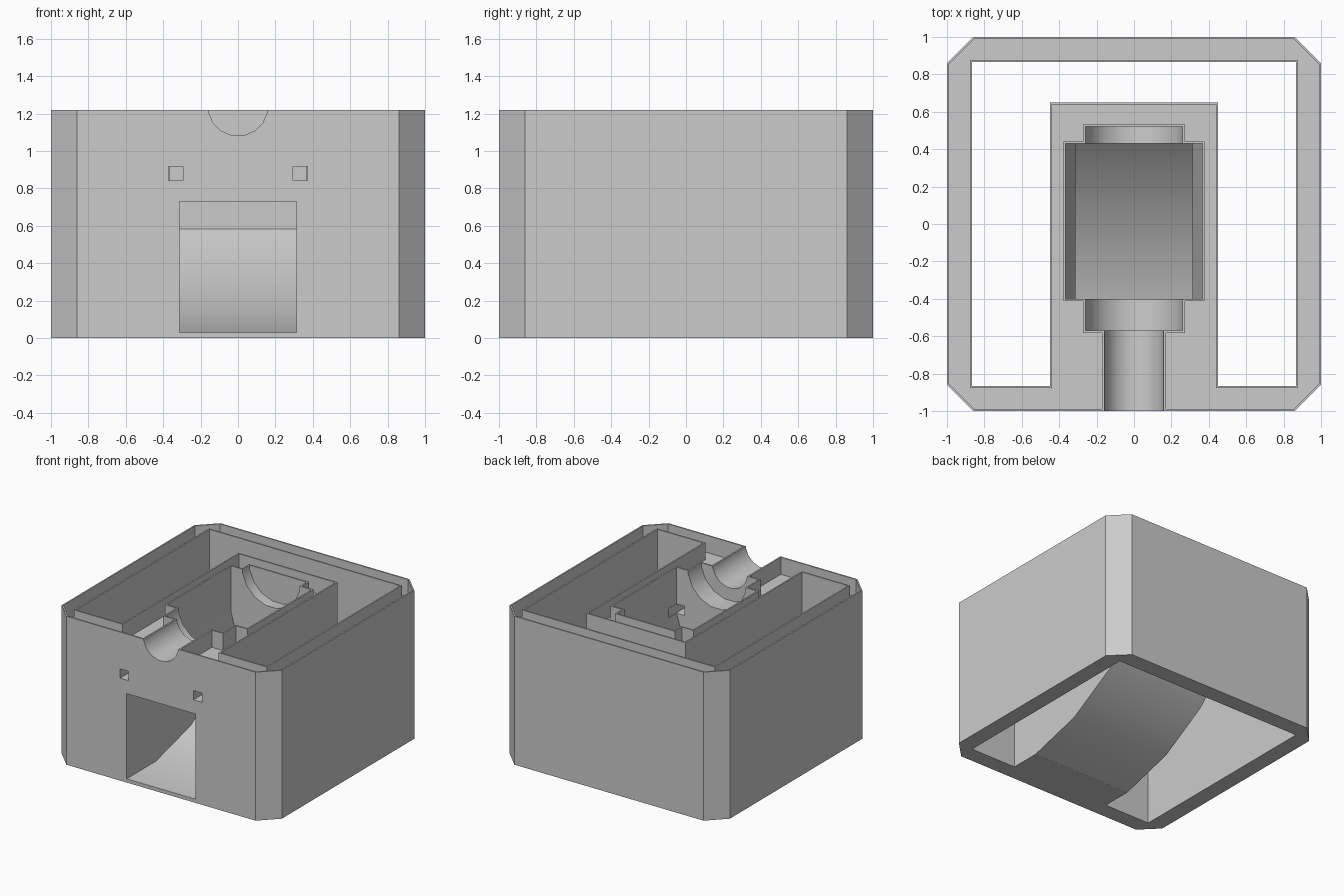
import bpy, bmesh
from math import sin, cos, pi, radians
from mathutils import Vector

if "Cube" in bpy.data.objects:
    bpy.data.objects.remove(bpy.data.objects["Cube"])

TOP, WALL, SKIN = 1.22, 0.865, 0.012
OVER = 1.4                      # height cutters reach above the top


def prism(name, outline, lo, hi, axis):
    """Extrude a 2D outline along an axis; the outline uses the other two axes in order."""
    bm = bmesh.new()
    place = {"x": lambda a, b, t: (t, a, b),
             "y": lambda a, b, t: (a, t, b),
             "z": lambda a, b, t: (a, b, t)}[axis]
    face = bm.faces.new([bm.verts.new(place(a, b, lo)) for a, b in outline])
    moved = bmesh.ops.extrude_face_region(bm, geom=[face])["geom"]
    verts = [g for g in moved if isinstance(g, bmesh.types.BMVert)]
    bmesh.ops.translate(bm, verts=verts, vec=Vector(place(0, 0, hi - lo)))
    bmesh.ops.recalc_face_normals(bm, faces=bm.faces)
    mesh = bpy.data.meshes.new(name)
    bm.to_mesh(mesh)
    bm.free()
    ob = bpy.data.objects.new(name, mesh)
    bpy.context.collection.objects.link(ob)
    return ob


def cut(target, cutter):
    """Subtract a cutter from the target and discard it."""
    mod = target.modifiers.new("cut", "BOOLEAN")
    mod.operation, mod.solver, mod.object = "DIFFERENCE", "EXACT", cutter
    cutter.hide_render = True
    bpy.context.view_layer.objects.active = target
    bpy.ops.object.modifier_apply(modifier=mod.name)
    bpy.data.objects.remove(cutter)


def mirrored(half):
    """Close a half outline by mirroring it across the first axis."""
    return half + [(-a, b) for a, b in reversed(half)]


def chamfered_square(size, corner):
    return mirrored([(corner, -size), (size, -corner), (size, corner), (corner, size)])


def moat(grow):
    """U-shaped shaft between the outer wall and the central block."""
    o, i, back = WALL + grow, 0.45 - grow, 0.65 - grow
    return mirrored([(i, back), (i, -o), (o, -o), (o, o)])


def seat_plan(grow):
    """Stepped plan of the central hollow with its front groove."""
    g = grow
    return mirrored([(0.158 + g, -1.2), (0.158 + g, -0.57 - g), (0.26 + g, -0.57 - g),
                     (0.26 + g, -0.4 - g), (0.365 + g, -0.4 - g), (0.365 + g, 0.43 + g),
                     (0.26 + g, 0.43 + g), (0.26 + g, 0.52 + g)])


def ramp(radius):
    """Faceted quarter curve shared by the chute floor and its underside."""
    return [(-0.85 + radius * sin(radians(d)), 1.785 - radius * cos(radians(d)))
            for d in (7.5, 22.5, 37.5, 52.5, 67.5)]


def round_trough(name, radius, y0, y1):
    """Sixteen-sided trough, open at the top."""
    half = [(radius * sin(a), 1.24 - radius * cos(a))
            for a in (pi / 16 * k for k in (1, 3, 5, 7))]
    return prism(name, mirrored(half + [(half[-1][0], OVER)]), y0, y1, "y")


# Chamfered outer body
body = prism("housing", chamfered_square(1, 0.86), 0, TOP, "z")

# Shaft around the central block
cut(body, prism("moat_cutter", moat(0), -0.2, OVER, "z"))

# Curved underside of the central block
under = ramp(1.8)
cut(body, prism("underside_cutter", [(under[0][0], -0.2)] + under + [(under[-1][0], -0.2)],
                -0.6, 0.6, "x"))

# Recess in the top that leaves thin upright rims
recess = prism("recess_cutter", chamfered_square(1 - SKIN, 0.86 - SKIN * 0.4), 1.08, OVER, "z")
cut(recess, prism("moat_rim", moat(SKIN), 1, 1.5, "z"))
cut(recess, prism("seat_rim", seat_plan(SKIN), 1, 1.5, "z"))
cut(body, recess)

# Central hopper, narrowing towards the chute
cut(body, prism("hopper_cutter", mirrored([(0.305, 0.65), (0.31, 0.66), (0.365, 0.84),
                                           (0.365, OVER)]), -0.4, 0.43, "y"))

# Chute with curved floor and front doorway
floor = ramp(1.77)[:3]
cut(body, prism("chute_cutter", [(-1.2, 0.03)] + floor +
                [(0.43, 0.583), (0.43, 0.73), (-1.2, 0.73)], -0.312, 0.312, "x"))

# Round seats at both ends of the hopper and the front groove
cut(body, round_trough("seat_cutter", 0.265, -0.57, 0.52))
cut(body, round_trough("groove_cutter", 0.16, -1.2, -0.5))

# Two small square holes through the front
for side in (-1, 1):
    x = 0.333 * side
    h = 0.038
    cut(body, prism("hole_cutter", [(x - h, 0.88 - h), (x + h, 0.88 - h),
                                    (x + h, 0.88 + h), (x - h, 0.88 + h)], -1.2, -0.3, "y"))

# Plain grey finish
grey = bpy.data.materials.new("light_grey")
grey.use_nodes = True
colour = (0.6, 0.6, 0.6, 1)
grey.diffuse_color = colour
grey.node_tree.nodes["Principled BSDF"].inputs["Base Color"].default_value = colour
body.data.materials.clear()
body.data.materials.append(grey)

bpy.ops.object.select_all(action="DESELECT")
body.select_set(True)
bpy.context.view_layer.objects.active = body
bpy.ops.object.shade_smooth_by_angle(angle=radians(30))
